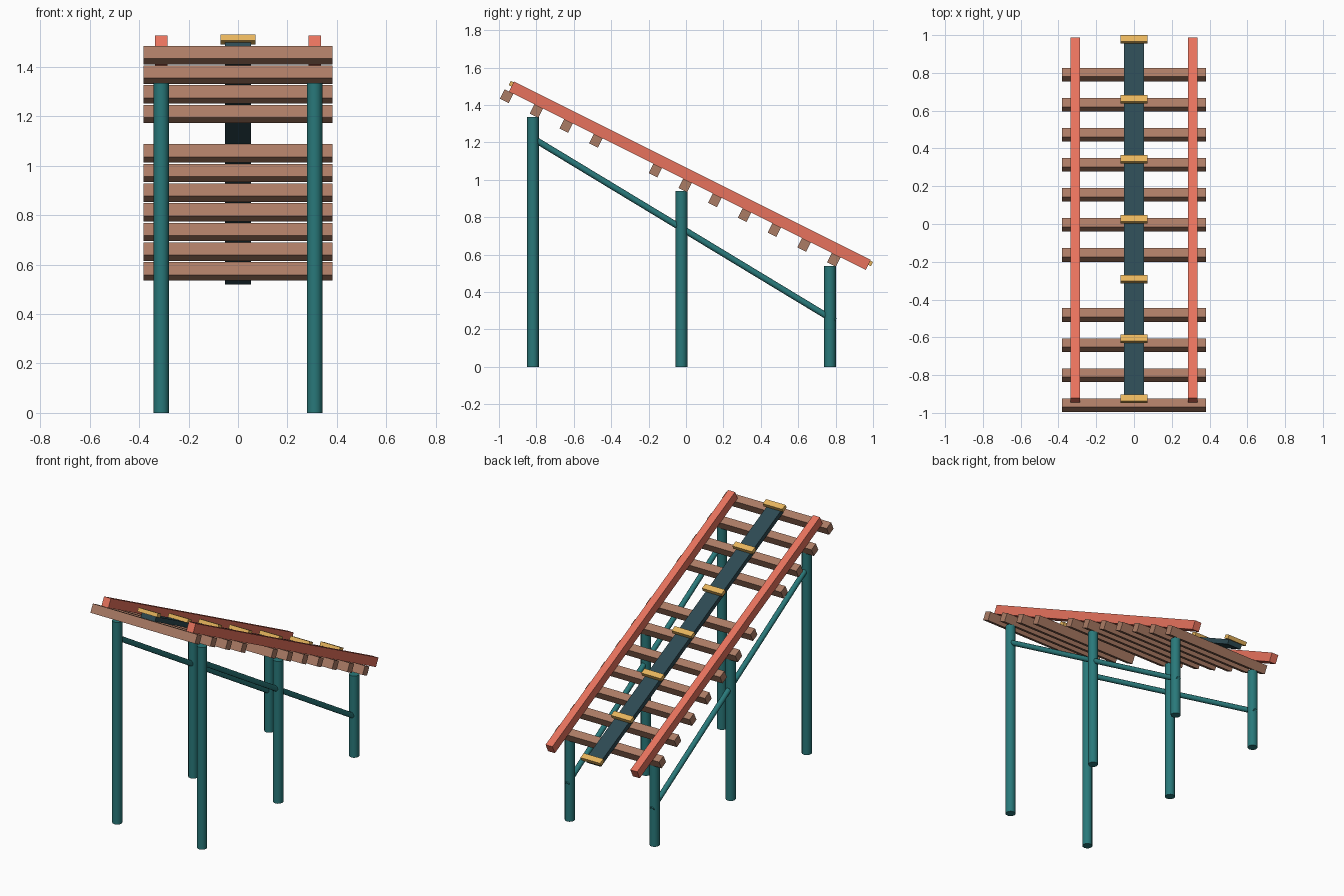
import bpy, math
from mathutils import Vector

if "Cube" in bpy.data.objects:
    bpy.data.objects.remove(bpy.data.objects["Cube"])

A = math.atan(0.5)            # slope of the ramp, falling towards +y
C, S = math.cos(A), math.sin(A)


def material(name, rgb):
    m = bpy.data.materials.new(name)
    m.diffuse_color = (*rgb, 1)
    m.use_nodes = True
    m.node_tree.nodes["Principled BSDF"].inputs["Base Color"].default_value = m.diffuse_color
    return m


TEAL = material("teal", (0.022, 0.19, 0.195))
CORAL = material("coral", (0.80, 0.17, 0.11))
BROWN = material("brown", (0.41, 0.20, 0.13))
SLATE = material("slate", (0.026, 0.068, 0.085))
GOLD = material("gold", (0.80, 0.46, 0.11))


def ramp_box(name, x, s0, s1, d0, d1, width, mat):
    """Box in ramp space: s runs down the slope, d along its normal."""
    s, d = (s0 + s1) / 2, (d0 + d1) / 2
    bpy.ops.mesh.primitive_cube_add(
        size=1, location=(x, s * C + d * S, -s * S + d * C), rotation=(-A, 0, 0))
    o = bpy.context.object
    o.name = name
    o.scale = (width, s1 - s0, d1 - d0)
    o.data.materials.append(mat)


def rod(name, p, q, r, mat):
    """Round bar between two points."""
    p, q = Vector(p), Vector(q)
    bpy.ops.mesh.primitive_cylinder_add(
        vertices=12, radius=r, depth=(q - p).length, location=(p + q) / 2)
    o = bpy.context.object
    o.name = name
    o.rotation_euler = (q - p).to_track_quat('Z', 'Y').to_euler()
    o.data.materials.append(mat)
    bpy.ops.object.shade_smooth_by_angle(angle=math.radians(40))


# Cross slats, with one missing
for i in range(12):
    if i != 4:
        s = -1.505 + 0.1778 * i
        ramp_box(f"slat_{i}", 0, s - 0.026, s + 0.026, 0.837, 0.894, 0.764, BROWN)

# Centre plank and its clips
ramp_box("centre_plank", 0, -1.50, 0.628, 0.894, 0.925, 0.104, SLATE)
for i in range(7):
    s = -1.503 + 0.3545 * i
    ramp_box(f"clip_{i}", 0, s - 0.019, s + 0.019, 0.924, 0.949, 0.143, GOLD)

# Side rails, posts and diagonal braces
for side, x in (("left", -0.31), ("right", 0.31)):
    ramp_box(f"{side}_rail", x, -1.505, 0.628, 0.894, 0.953, 0.050, CORAL)
    for n, y, top in (("front", -0.818, 1.335), ("middle", -0.024, 0.94), ("back", 0.77, 0.54)):
        rod(f"{side}_{n}_post", (x, y, 0), (x, y, top), 0.031, TEAL)
    rod(f"{side}_brace", (x, -0.818, 1.222), (x, 0.797, 0.245), 0.017, TEAL)
